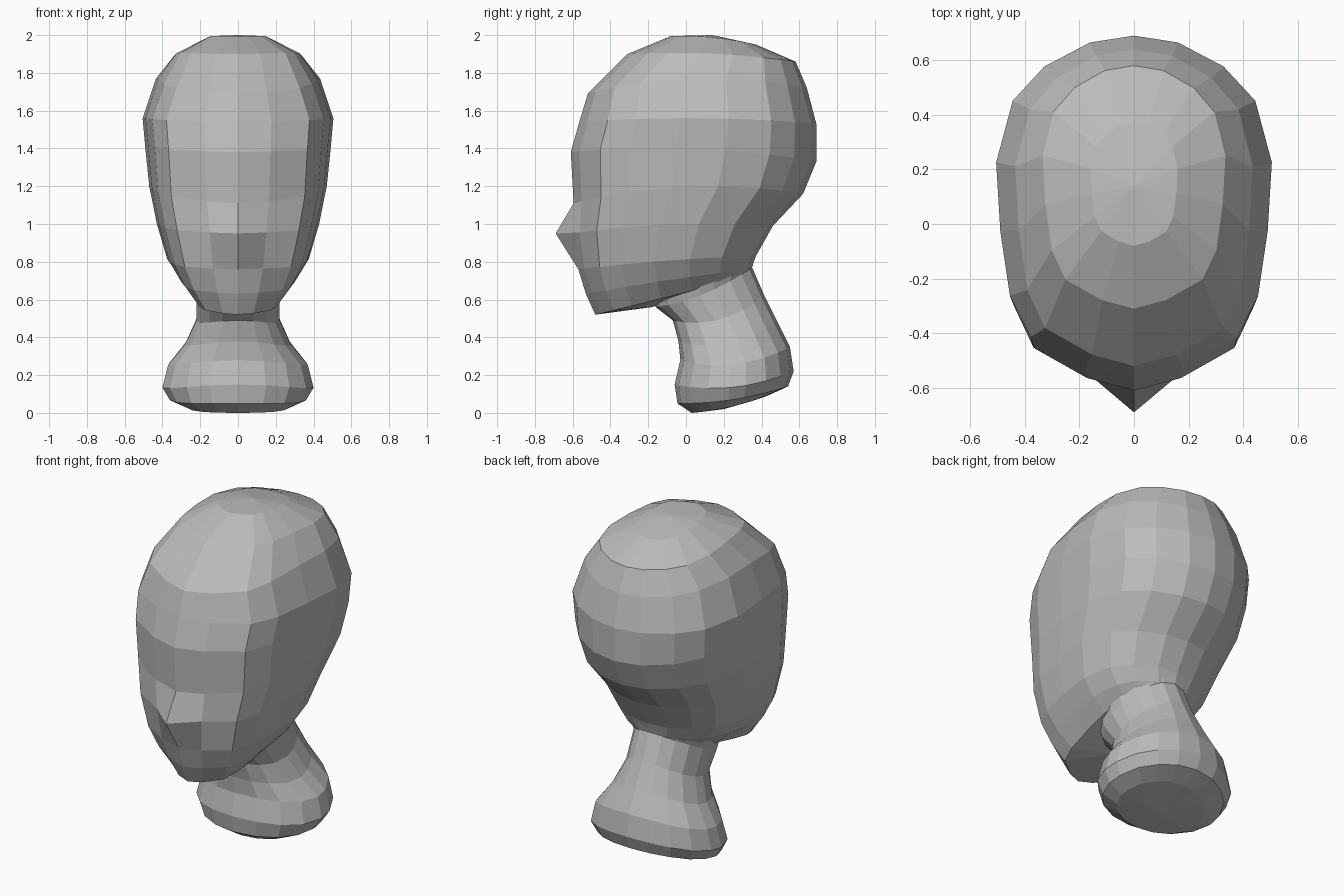
import bpy, bmesh
from mathutils import Vector

cube = bpy.data.objects.get("Cube")
if cube:
    bpy.data.objects.remove(cube)

grey = bpy.data.materials.new("plain grey")
grey.use_nodes = True
tone = (0.5, 0.5, 0.5, 1)
grey.diffuse_color = tone
grey.node_tree.nodes["Principled BSDF"].inputs["Base Color"].default_value = tone

# Half outlines from front to back: (sideways fraction, front-to-back fraction)
SKULL = [(0, 0), (.35, .035), (.75, .12), (.9, .24), (.97, .43),
         (1, .63), (.88, .81), (.65, .91), (.32, .98), (0, 1)]
ROUND = [(0, 0), (.37, .035), (.68, .13), (.9, .28), (1, .46),
         (.98, .6), (.85, .77), (.62, .89), (.34, .97), (0, 1)]


def ring_points(section, outline):
    """Section is front y, front z, half width, side z, back y, back z."""
    fy, fz, w, sz, by, bz = section
    half = []
    for x, s in outline:
        m = .55
        z = (fz * (s - m) * (s - 1) / m + sz * s * (s - 1) / (m * (m - 1))
             + bz * s * (s - m) / (1 - m))
        half.append(Vector((x * w, fy + s * (by - fy), z)))
    return half + [Vector((-p.x, p.y, p.z)) for p in half[-2:0:-1]]


def loft(name, sections, outline, bottom=None, top=None, moves=()):
    bm = bmesh.new()
    rings = [[bm.verts.new(p) for p in ring_points(s, outline)] for s in sections]
    n = len(rings[0])
    for a, b in zip(rings, rings[1:]):
        for i in range(n):
            j = (i + 1) % n
            bm.faces.new((a[i], a[j], b[j], b[i]))
    for ring, tip in ((rings[0], bottom), (rings[-1], top)):
        if tip:
            c = bm.verts.new(tip)
            for i in range(n):
                bm.faces.new((c, ring[i], ring[(i + 1) % n]))
    for r, i, pos in moves:
        rings[r][i].co = pos
    bmesh.ops.recalc_face_normals(bm, faces=bm.faces)
    if not top:  # open neck: make sure the wall faces outward
        bm.normal_update()
        if sum(f.normal.dot(f.calc_center_median() - Vector((0, .2, .4)))
               for f in bm.faces) < 0:
            bmesh.ops.reverse_faces(bm, faces=bm.faces)
    mesh = bpy.data.meshes.new(name)
    bm.to_mesh(mesh)
    bm.free()
    mesh.materials.append(grey)
    ob = bpy.data.objects.new(name, mesh)
    bpy.context.collection.objects.link(ob)
    return ob


# Head from jaw to crown, with the nose tip pulled out of one ring
head_sections = [
    (-.48, .52, .23, .63, .33, .73),
    (-.53, .63, .31, .71, .345, .76),
    (-.57, .76, .375, .81, .37, .83),
    (-.60, .95, .43, 1.0, .46, .99),
    (-.595, 1.11, .47, 1.2, .62, 1.16),
    (-.61, 1.38, .49, 1.4, .69, 1.33),
    (-.565, 1.54, .505, 1.56, .69, 1.53),
    (-.52, 1.69, .435, 1.77, .64, 1.72),
    (-.31, 1.90, .335, 1.90, .58, 1.86),
    (-.08, 1.995, .16, 1.985, .37, 1.95),
]
loft("head", head_sections, SKULL, bottom=(0, -.18, .56), top=(0, .14, 2.0),
     moves=[(3, 0, (0, -.69, .95))])

# Neck flaring into a tilted base
neck_sections = [
    (.03, 0, .27, .035, .43, .09),
    (-.045, .05, .36, .075, .54, .14),
    (-.06, .15, .40, .14, .57, .22),
    (-.03, .28, .37, .26, .55, .35),
    (-.04, .38, .28, .37, .485, .48),
    (-.07, .49, .22, .50, .415, .62),
    (-.16, .56, .22, .64, .35, .77),
    (-.18, .66, .26, .78, .38, .87),
]
loft("neck", neck_sections, ROUND, bottom=(0, .2, .02))
